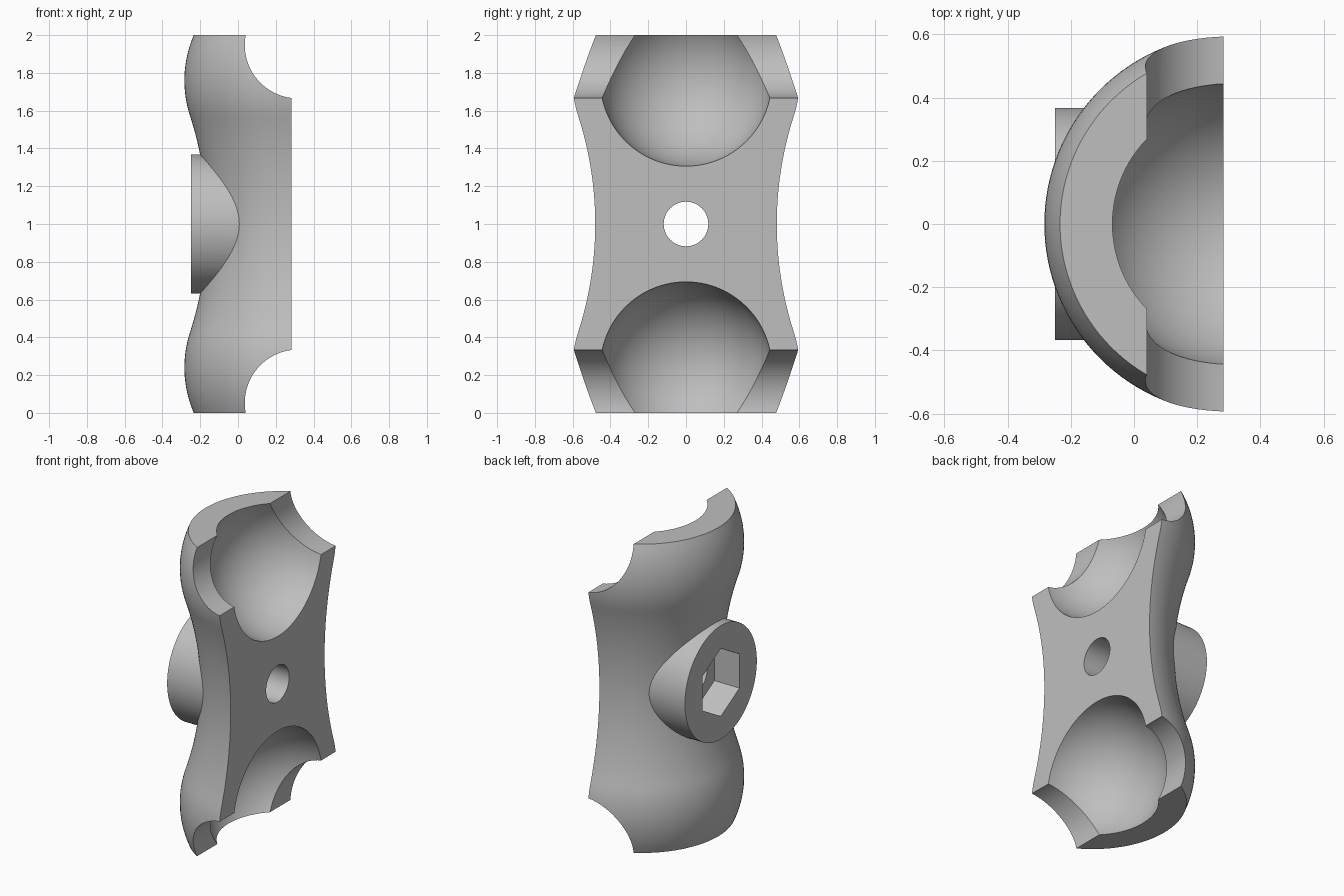
import bpy, bmesh, math
from mathutils import Matrix, Vector

cube = bpy.data.objects.get("Cube")
if cube:
    bpy.data.objects.remove(cube, do_unlink=True)

AXIS = 0.318        # x of the revolve axis and of the sockets
FACE = 0.284        # x of the flat clamping face
BALL_Z = 0.76       # socket height above or below the middle
OUTER, WAIST, SWEEP = 0.602, 0.482, 1.865   # bulge, neck and neck arc radii

grey = bpy.data.materials.new("metal_grey")
grey.use_nodes = True
colour = (0.52, 0.52, 0.52, 1)
grey.diffuse_color = colour
grey.node_tree.nodes["Principled BSDF"].inputs["Base Color"].default_value = colour


def to_object(name, bm):
    bmesh.ops.recalc_face_normals(bm, faces=bm.faces)
    mesh = bpy.data.meshes.new(name)
    bm.to_mesh(mesh)
    bm.free()
    mesh.materials.append(grey)
    ob = bpy.data.objects.new(name, mesh)
    bpy.context.collection.objects.link(ob)
    return ob


def cylinder(name, radius, start, end, sides=96, spin=0.0):
    """Closed cylinder or prism between two points."""
    start, end = Vector(start), Vector(end)
    axis = end - start
    turn = axis.to_track_quat('Z', 'Y').to_matrix().to_4x4()
    place = Matrix.Translation((start + end) / 2) @ turn @ Matrix.Rotation(spin, 4, 'Z')
    bm = bmesh.new()
    bmesh.ops.create_cone(bm, cap_ends=True, segments=sides, radius1=radius,
                          radius2=radius, depth=axis.length, matrix=place)
    return to_object(name, bm)


def combine(target, tool, operation):
    mod = target.modifiers.new("combine", 'BOOLEAN')
    mod.operation, mod.solver, mod.object = operation, 'EXACT', tool
    bpy.context.view_layer.objects.active = target
    bpy.ops.object.modifier_apply(modifier=mod.name)
    bpy.data.objects.remove(tool, do_unlink=True)


def outline_radius(h):
    """Body radius at height h from the middle: neck arc, then spherical bulge."""
    h = abs(h)
    join = BALL_Z * (1 - OUTER / (OUTER + SWEEP))
    if h < join:
        return WAIST + SWEEP - math.sqrt(SWEEP ** 2 - h ** 2)
    return math.sqrt(OUTER ** 2 - (h - BALL_Z) ** 2)


# Revolved body with a narrow waist and two bulges
bm = bmesh.new()
STEPS = 64
heights = [2 * i / STEPS - 1 for i in range(STEPS + 1)]
points = [(0, -1)] + [(outline_radius(h), h) for h in heights] + [(0, 1)]
verts = [bm.verts.new((AXIS - r, 0, 1 + h)) for r, h in points]
edges = [bm.edges.new(pair) for pair in zip(verts, verts[1:])]
bmesh.ops.spin(bm, geom=verts + edges, cent=(AXIS, 0, 0), axis=(0, 0, 1),
               angle=math.tau, steps=128)
bmesh.ops.remove_doubles(bm, verts=bm.verts, dist=1e-4)
body = to_object("clamp_half", bm)

# Round bolt boss on the outer side
combine(body, cylinder("boss", 0.368, (-0.25, 0, 1), (0.15, 0, 1)), 'UNION')

# Flat clamping face
bm = bmesh.new()
bmesh.ops.create_cube(bm, size=3, matrix=Matrix.Translation((FACE + 1.5, 0, 1)))
combine(body, to_object("face_cutter", bm), 'DIFFERENCE')

# Ball socket and crosswise groove at each end
for side in (-1, 1):
    bm = bmesh.new()
    bmesh.ops.create_uvsphere(bm, u_segments=96, v_segments=48, radius=0.455,
                              matrix=Matrix.Translation((AXIS, 0, 1 + side * BALL_Z)))
    combine(body, to_object("socket_cutter", bm), 'DIFFERENCE')
    z = 1 + side * 0.947
    combine(body, cylinder("groove_cutter", 0.282, (AXIS, -1, z), (AXIS, 1, z)), 'DIFFERENCE')

# Hexagonal nut recess and bolt hole
combine(body, cylinder("nut_cutter", 0.22, (-0.5, 0, 1), (-0.07, 0, 1), 6), 'DIFFERENCE')
combine(body, cylinder("bolt_cutter", 0.118, (-0.5, 0, 1), (0.5, 0, 1), 64), 'DIFFERENCE')

# Smooth curved surfaces, crisp edges
bpy.ops.object.select_all(action='DESELECT')
body.select_set(True)
bpy.context.view_layer.objects.active = body
bpy.ops.object.shade_smooth_by_angle(angle=math.radians(25))
